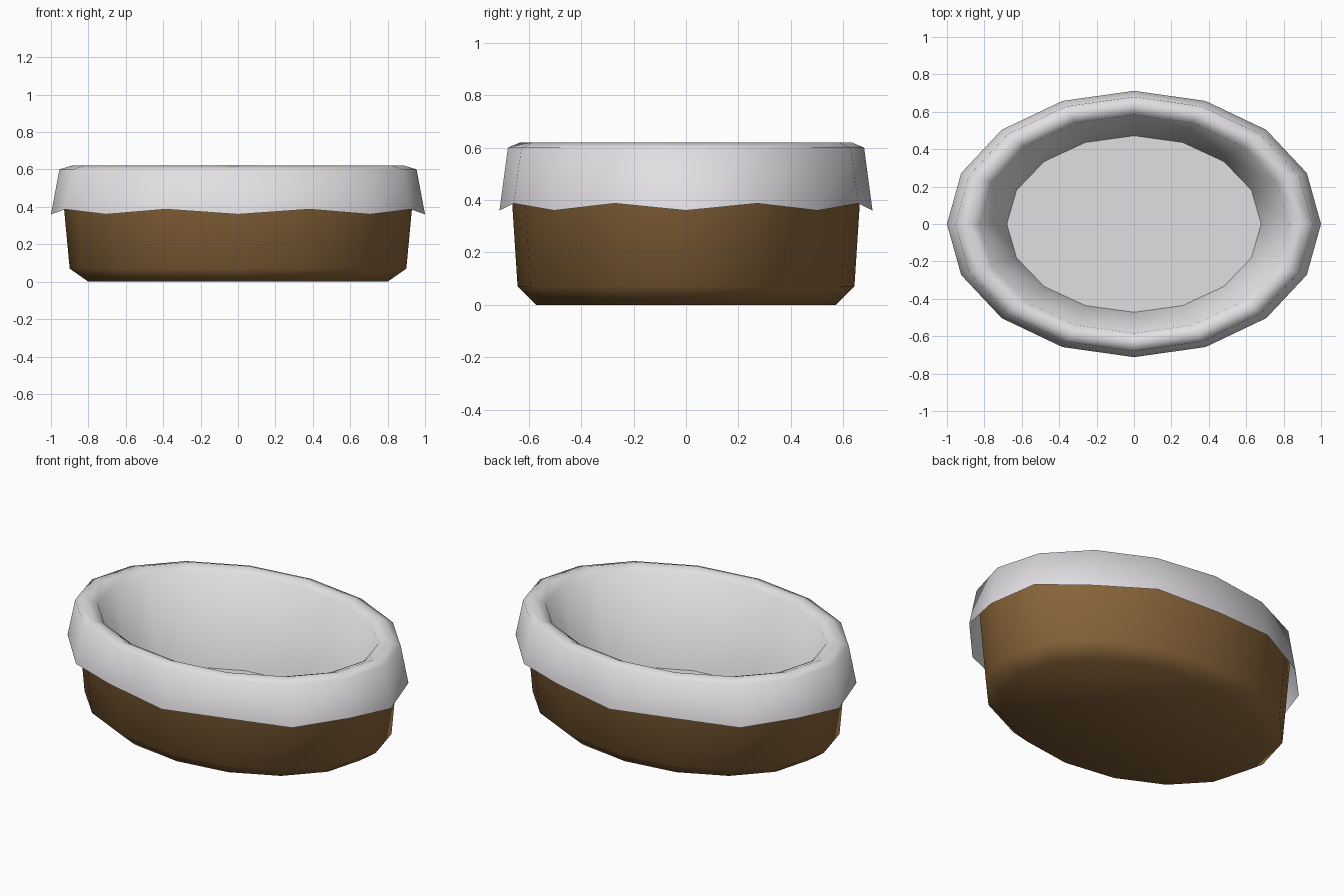
import bpy, bmesh, math

if "Cube" in bpy.data.objects:
    bpy.data.objects.remove(bpy.data.objects["Cube"])

SIDES = 16


def material(name, rgb):
    m = bpy.data.materials.new(name)
    m.diffuse_color = (*rgb, 1.0)
    m.use_nodes = True
    m.node_tree.nodes["Principled BSDF"].inputs["Base Color"].default_value = m.diffuse_color
    return m


def oval_shell(name, profile, mat, cap_start=False, cap_end=False):
    """Loft oval rings (rx, ry, z, wave) into a shell; wave lifts every second vertex."""
    bm = bmesh.new()
    rings = []
    for rx, ry, z, wave in profile:
        ring = []
        for i in range(SIDES):
            a = 2 * math.pi * i / SIDES
            ring.append(bm.verts.new((rx * math.cos(a), ry * math.sin(a), z + wave * (i % 2))))
        rings.append(ring)
    for lo, hi in zip(rings, rings[1:]):
        for i in range(SIDES):
            j = (i + 1) % SIDES
            bm.faces.new((lo[i], lo[j], hi[j], hi[i]))
    if cap_start:
        bm.faces.new(rings[0][::-1])
    if cap_end:
        bm.faces.new(rings[-1])
    me = bpy.data.meshes.new(name)
    bm.to_mesh(me)
    bm.free()
    me.materials.append(mat)
    ob = bpy.data.objects.new(name, me)
    bpy.context.collection.objects.link(ob)
    bpy.ops.object.select_all(action='DESELECT')
    ob.select_set(True)
    bpy.context.view_layer.objects.active = ob
    bpy.ops.object.shade_smooth_by_angle(angle=math.radians(70))
    return ob


wicker = material("wicker brown", (0.25, 0.13, 0.042))
cloth = material("pale cloth", (0.76, 0.74, 0.77))

# Basket body with chamfered base
oval_shell("basket_body", [
    (0.80, 0.572, 0.0, 0),
    (0.90, 0.643, 0.07, 0),
    (0.945, 0.674, 0.55, 0),
], wicker, cap_start=True)

# Cloth liner: wavy hem, folded rim, inner wall and floor
oval_shell("cloth_liner", [
    (1.00, 0.712, 0.36, 0.027),
    (0.955, 0.68, 0.60, 0),
    (0.89, 0.632, 0.62, 0),
    (0.825, 0.584, 0.595, 0),
    (0.68, 0.472, 0.08, 0),
], cloth, cap_end=True)
